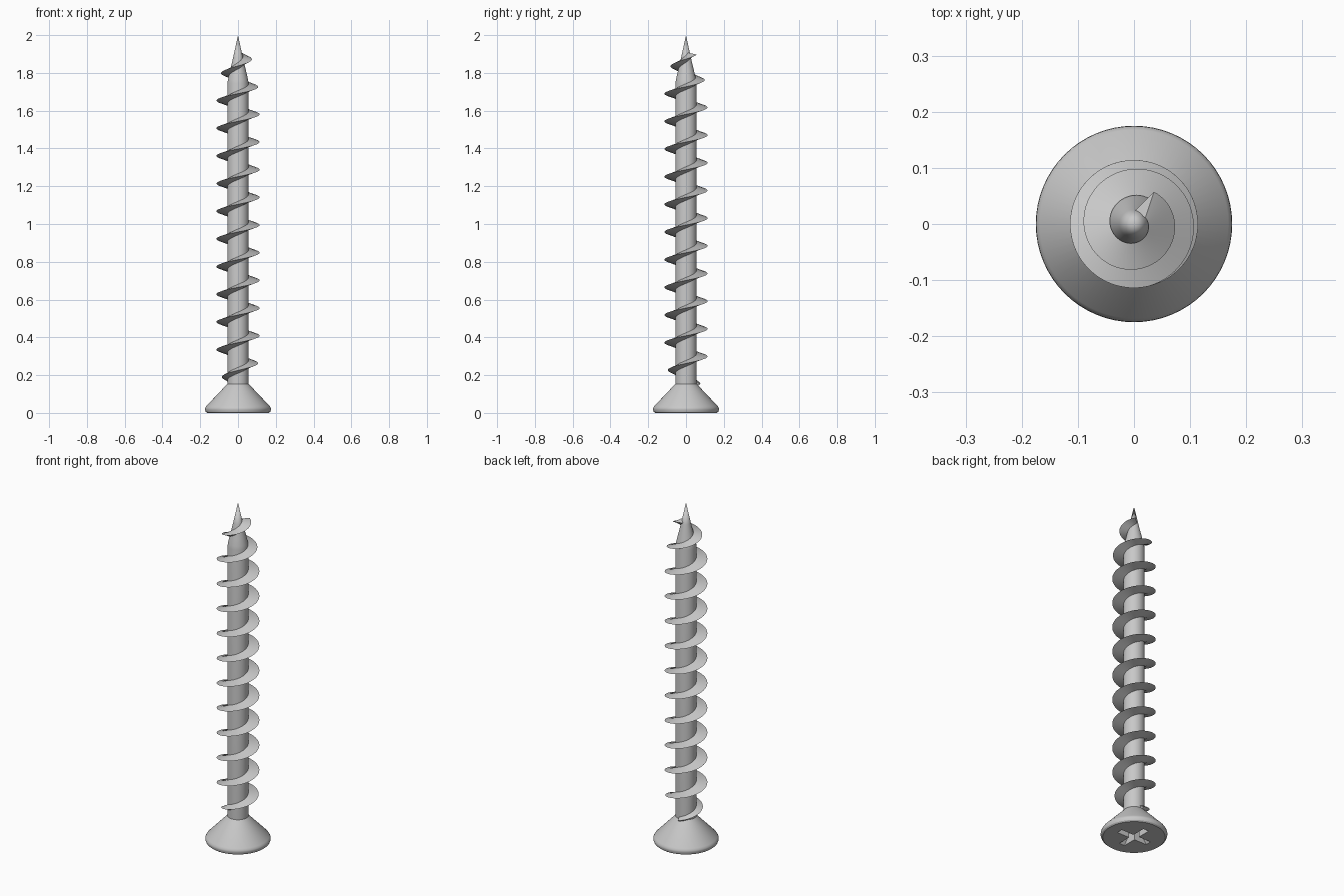
import bpy, bmesh
from math import sin, cos, pi, hypot, radians
from mathutils import Vector

cube = bpy.data.objects.get("Cube")
if cube:
    bpy.data.objects.remove(cube, do_unlink=True)

# Material
steel = bpy.data.materials.new("grey_steel")
steel.use_nodes = True
steel.diffuse_color = (0.58, 0.58, 0.58, 1)
steel.node_tree.nodes["Principled BSDF"].inputs["Base Color"].default_value = (0.58, 0.58, 0.58, 1)


def make_object(name, bm):
    bmesh.ops.recalc_face_normals(bm, faces=bm.faces)
    mesh = bpy.data.meshes.new(name)
    bm.to_mesh(mesh)
    bm.free()
    mesh.materials.append(steel)
    obj = bpy.data.objects.new(name, mesh)
    bpy.context.collection.objects.link(obj)
    return obj


def lathe(name, profile, steps=64):
    bm = bmesh.new()
    verts = [bm.verts.new((r, 0, z)) for r, z in profile]
    edges = [bm.edges.new(pair) for pair in zip(verts, verts[1:])]
    bmesh.ops.spin(bm, geom=verts + edges, cent=(0, 0, 0), axis=(0, 0, 1),
                   angle=2 * pi, steps=steps)
    bmesh.ops.remove_doubles(bm, verts=bm.verts, dist=1e-5)
    return make_object(name, bm)


def activate(obj):
    bpy.ops.object.select_all(action='DESELECT')
    obj.select_set(True)
    bpy.context.view_layer.objects.active = obj


# Shank with a pointed tip
TIP = [(0.056, 1.745), (0.053, 1.765), (0.045, 1.8), (0.026, 1.88), (0, 2)]
shank = lathe("shank", [(0, 0.13), (0.056, 0.13)] + TIP)


def core_radius(z):
    for (r0, z0), (r1, z1) in zip(TIP, TIP[1:]):
        if z0 <= z <= z1:
            return r0 + (r1 - r0) * (z - z0) / (z1 - z0)
    return 0.056


# Countersunk head, facing down
head = lathe("head", [(0, 0), (0.164, 0), (0.171, 0.006), (0.175, 0.018),
                      (0.174, 0.026), (0.168, 0.036), (0.056, 0.154), (0, 0.154)])

# Tapered cross recess cut into the head
ARM, HALF = 0.1, 0.018
quarter = [(ARM, -HALF), (ARM, HALF), (HALF, HALF)]
bm = bmesh.new()
rings = []
for z, reach in ((-0.01, 1.05), (0.065, 0.55)):
    ring = []
    for q in range(4):
        a = q * pi / 2
        for x, y in quarter:
            x = x * reach if x == ARM else x
            ring.append(bm.verts.new((x * cos(a) - y * sin(a), x * sin(a) + y * cos(a), z)))
    rings.append(ring)
    bm.faces.new(ring)
for i in range(12):
    j = (i + 1) % 12
    bm.faces.new((rings[0][i], rings[0][j], rings[1][j], rings[1][i]))
cutter = make_object("recess_cutter", bm)
cutter.hide_render = True
activate(head)
cut = head.modifiers.new("cross_recess", 'BOOLEAN')
cut.operation = 'DIFFERENCE'
cut.solver = 'EXACT'
cut.object = cutter
bpy.ops.object.modifier_apply(modifier=cut.name)
bpy.data.objects.remove(cutter, do_unlink=True)

# Helical thread with a triangular section, tapering at both ends
PITCH, START, END, CREST, ROOT_HALF = 0.1465, 0.152, 1.897, 0.114, 0.015
lead = PITCH / (2 * pi)
count = round((END - START) / PITCH * 64)
bm = bmesh.new()
previous = None
for i in range(count + 1):
    z = START + (END - START) * i / count
    a = pi / 2 + (z - START) / lead
    root = core_radius(z) - 0.002
    crest = min(CREST, 0.0755 + 0.28 * (z - START), 0.0675 + 0.23 * (END - z))
    out = Vector((cos(a), sin(a), 0))
    across = Vector((lead * sin(a), -lead * cos(a), root)) / hypot(lead, root)
    base = out * root + Vector((0, 0, z))
    section = [bm.verts.new(p) for p in (base - across * ROOT_HALF,
                                         out * crest + Vector((0, 0, z)),
                                         base + across * ROOT_HALF)]
    if previous:
        for k in range(3):
            n = (k + 1) % 3
            bm.faces.new((previous[k], previous[n], section[n], section[k]))
    if i in (0, count):
        bm.faces.new(section)
    previous = section
thread = make_object("thread", bm)

# Smooth shading with sharp edges kept
for obj in (shank, head, thread):
    activate(obj)
    bpy.ops.object.shade_smooth_by_angle(angle=radians(30))
